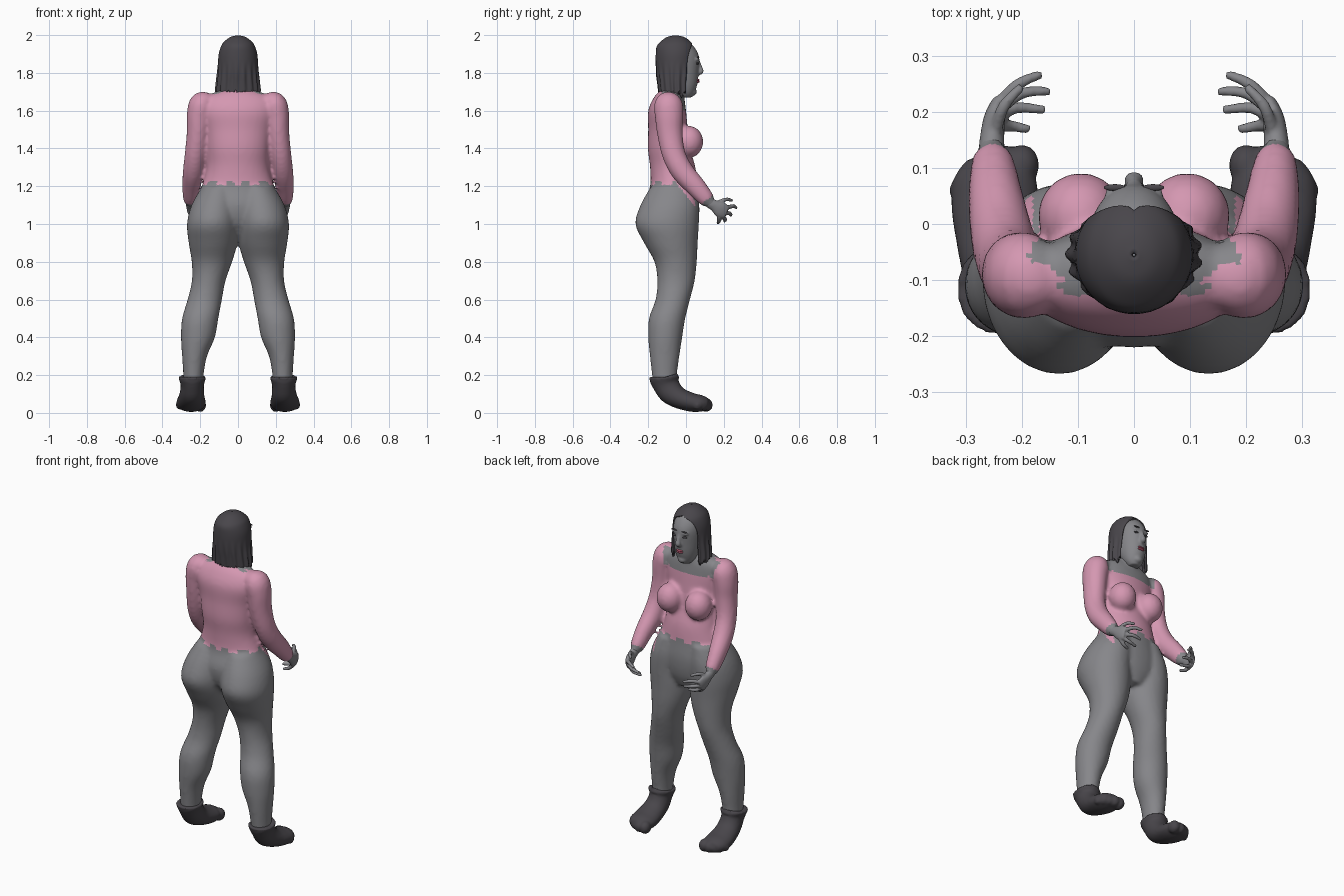
import bpy, bmesh, math
from mathutils import Vector, Matrix


def mat(name, rgb):
    m = bpy.data.materials.new(name)
    m.diffuse_color = (*rgb, 1)
    return m


GREY = mat("grey_skin", (0.24, 0.24, 0.255))
PINK = mat("pink_cloth", (0.66, 0.31, 0.44))
DARK = mat("charcoal", (0.066, 0.061, 0.07))
LIP = mat("lip_red", (0.5, 0.1, 0.17))


def spline(rows, steps=4):
    """Catmull-Rom through rows of equal-length tuples."""
    out = []
    for i in range(len(rows) - 1):
        p = [rows[max(0, min(len(rows) - 1, i + k))] for k in (-1, 0, 1, 2)]
        for s in range(steps):
            t = s / steps
            out.append([0.5 * (2 * b + (c - a) * t + (2 * a - 5 * b + 4 * c - d) * t * t
                        + (3 * b - a - 3 * c + d) * t ** 3) for a, b, c, d in zip(*p)])
    return out + [list(rows[-1])]


def tube(bm, rows, side=1, flat=False, ref=(1, 0, 0), n=24):
    """Closed loft of ellipses; rows are x, y, z, radius_u, radius_v."""
    pts = spline(rows)
    cs = [Vector((p[0] * side, p[1], p[2])) for p in pts]
    rings = []
    for i, p in enumerate(pts):
        t = (cs[min(i + 1, len(cs) - 1)] - cs[max(i - 1, 0)]).normalized()
        if flat:
            u, v = Vector((1, 0, 0)), Vector((0, 1, 0))
        else:
            u = Vector(ref)
            u = (u - t * u.dot(t)).normalized()
            v = t.cross(u)
        rings.append([bm.verts.new(cs[i] + u * p[3] * math.cos(2 * math.pi * k / n)
                      + v * p[4] * math.sin(2 * math.pi * k / n)) for k in range(n)])
    for a, b in zip(rings, rings[1:]):
        for k in range(n):
            bm.faces.new((a[k], a[(k + 1) % n], b[(k + 1) % n], b[k]))
    bm.faces.new(rings[0][::-1])
    bm.faces.new(rings[-1])


def ball(bm, c, r):
    bmesh.ops.create_uvsphere(bm, u_segments=20, v_segments=12, radius=1,
                              matrix=Matrix.Translation(c) @ Matrix.Diagonal((*r, 1)))


def finish(bm, name, mats, voxel=0, smooth=0):
    bmesh.ops.recalc_face_normals(bm, faces=bm.faces)
    me = bpy.data.meshes.new(name)
    bm.to_mesh(me)
    bm.free()
    ob = bpy.data.objects.new(name, me)
    bpy.context.collection.objects.link(ob)
    if voxel:
        r = ob.modifiers.new("fuse", 'REMESH')
        r.mode, r.voxel_size = 'VOXEL', voxel
        s = ob.modifiers.new("soften", 'SMOOTH')
        s.factor, s.iterations = 0.5, smooth
        bpy.context.view_layer.objects.active = ob
        for m in ("fuse", "soften"):
            bpy.ops.object.modifier_apply(modifier=m)
    for m in mats:
        ob.data.materials.append(m)
    for p in ob.data.polygons:
        p.use_smooth = True
        p.material_index = 0
    return ob


# Body: torso, neck, legs and arms fused into one skin
bm = bmesh.new()
tube(bm, [(0, -.05, .92, .08, .08), (0, -.07, 1.0, .2, .13), (0, -.075, 1.1, .235, .145),
          (0, -.065, 1.2, .192, .125), (0, -.07, 1.3, .165, .12), (0, -.09, 1.4, .165, .112),
          (0, -.095, 1.5, .175, .105), (0, -.1, 1.6, .2, .1), (0, -.09, 1.67, .175, .08),
          (0, -.08, 1.71, .09, .055)], flat=True, n=40)
tube(bm, [(0, -.075, 1.64, .07, .065), (0, -.055, 1.71, .055, .055), (0, -.04, 1.82, .05, .05)], flat=True)
for s in (-1, 1):
    tube(bm, [(.237, -.11, .12, .052, .062), (.236, -.114, .2, .054, .066), (.23, -.113, .3, .066, .078),
              (.212, -.11, .4, .09, .09), (.2, -.1, .5, .096, .096), (.176, -.07, .6, .091, .091),
              (.155, -.053, .7, .089, .099), (.138, -.055, .8, .107, .112), (.132, -.08, .9, .129, .142),
              (.134, -.1, 1.0, .136, .168), (.122, -.085, 1.1, .124, .156), (.1, -.065, 1.2, .09, .12)],
         s, flat=True, n=36)
    tube(bm, [(.14, -.09, 1.65, .04, .05), (.185, -.092, 1.635, .07, .075), (.205, -.09, 1.58, .066, .076),
              (.212, -.085, 1.48, .06, .068), (.226, -.065, 1.37, .056, .062), (.236, -.02, 1.28, .056, .06),
              (.247, .05, 1.2, .049, .054), (.252, .11, 1.13, .038, .043), (.254, .125, 1.115, .026, .03),
              (.254, .145, 1.1, .023, .028)], s)
    ball(bm, (s * .095, .015, 1.435), (.077, .077, .085))
body = finish(bm, "body", [GREY, PINK], 0.011, 6)

# Sweater: jagged hem, round neckline and slanted cuffs
for p in body.data.polygons:
    x, y, z = p.center
    ang = math.atan2(y + .07, x)
    hem = 1.215 + .008 * math.copysign(1, math.sin(ang * 9))
    arm = abs(x) > .18 and .78 * y + .62 * z > .715
    neck = z > 1.6 and math.hypot(x / .17, (y + .06) / .075) < 1 + .1 * math.copysign(1, math.sin(ang * 11))
    p.material_index = int((.62 * y - .78 * z < -.811) if arm and z < 1.4 else z > hem and not neck)

# Hands with curled fingers
bm = bmesh.new()
FINGERS = [((.24, .215, 1.085), (.205, .25, 1.095), (.165, .267, 1.085)),
           ((.24, .205, 1.06), (.2, .233, 1.055), (.15, .237, 1.045)),
           ((.243, .19, 1.045), (.21, .207, 1.025), (.158, .203, 1.015)),
           ((.245, .175, 1.04), (.22, .175, 1.015), (.186, .168, 1.005)),
           ((.247, .165, 1.11), (.232, .21, 1.13), (.2, .245, 1.125))]
for s in (-1, 1):
    tube(bm, [(.254, .12, 1.115, .024, .028), (.253, .15, 1.098, .022, .03), (.249, .185, 1.075, .019, .042),
              (.24, .215, 1.062, .014, .036)], s)
    for f in FINGERS:
        tube(bm, [(*c, r, r) for c, r in zip(f, (.012, .0105, .008))], s, ref=(0, 0, 1), n=12)
finish(bm, "hands", [GREY], 0.005, 3)

# Boots with raised heels, flared cuffs and bumpy toes
bm = bmesh.new()
for s in (-1, 1):
    tube(bm, [(.242, -.118, .188, .074, .078), (.242, -.105, .15, .062, .07), (.243, -.08, .11, .064, .066),
              (.246, -.035, .078, .07, .056), (.248, .03, .056, .078, .05), (.248, .08, .05, .074, .044),
              (.248, .115, .045, .05, .032)], s)
    for i, (x, y) in enumerate(((.2, .105), (.235, .108), (.265, .098), (.29, .083), (.308, .06))):
        r = .037 - .003 * i
        ball(bm, (s * x, y, .042), (r * .85, r, r))
    tube(bm, [(.242, -.115, .165, .066, .07), (.242, -.118, .19, .076, .084)], s, flat=True)
finish(bm, "boots", [DARK], 0.008, 3)

# Head with nose, brow and chin
bm = bmesh.new()
tube(bm, [(0, .0, 1.67, .03, .03), (0, -.005, 1.695, .05, .05), (0, -.015, 1.74, .066, .075),
          (0, -.025, 1.8, .076, .092), (0, -.035, 1.88, .082, .105), (0, -.045, 1.935, .073, .09),
          (0, -.045, 1.975, .04, .05)], flat=True, n=36)
tube(bm, [(0, .062, 1.865, .01, .01), (0, .074, 1.83, .012, .012), (0, .08, 1.807, .018, .013),
          (0, .066, 1.797, .012, .01)])
ball(bm, (0, .035, 1.7), (.028, .022, .022))
for s in (-1, 1):
    ball(bm, (s * .03, .056, 1.872), (.024, .014, .009))
finish(bm, "head", [GREY], 0.006, 3)

# Eyes, eyebrows and lips
bm = bmesh.new()
for s in (-1, 1):
    ball(bm, (s * .032, .06, 1.85), (.016, .008, .006))
    ball(bm, (s * .034, .065, 1.883), (.02, .006, .004))
finish(bm, "eyes_and_brows", [DARK])
bm = bmesh.new()
for dz in (-.005, .005):
    ball(bm, (0, .06, 1.758 + dz), (.022, .012, .006))
finish(bm, "lips", [LIP])

# Hair: open-fronted shell with ridged strands and ragged ends
rows = spline([(1.999, .004, .004, 0), (1.99, .04, .045, 0), (1.965, .074, .08, 0), (1.94, .09, .1, .6),
               (1.9, .102, .105, .85), (1.85, .106, .105, .95), (1.8, .109, .102, .95),
               (1.75, .114, .096, .95), (1.69, .119, .09, .9)], 4)
N = 96
bm = bmesh.new()
grid = []
for z, rx, ry, gap in rows:
    gap = max(gap, 0.0)
    ring = []
    for i in range(N + 1):
        a = gap + (2 * math.pi - 2 * gap) * i / N
        low = max(0, min(1, (1.86 - z) / .08))
        k = 1 + .035 * low * math.sin(i * math.pi / 4)
        drop = max(0, min(1, (1.76 - z) / .07)) * (.016 * math.sin(i * math.pi / 4) + .008 * math.sin(i * 1.9))
        ring.append(bm.verts.new((rx * k * math.sin(a), -.055 + ry * k * math.cos(a), z + drop)))
    grid.append(ring)
for a, b in zip(grid, grid[1:]):
    for i in range(N):
        bm.faces.new((a[i], b[i], b[i + 1], a[i + 1]))
bmesh.ops.remove_doubles(bm, verts=bm.verts, dist=1e-4)
hair = finish(bm, "hair", [DARK])
sol = hair.modifiers.new("thickness", 'SOLIDIFY')
sol.thickness, sol.offset = 0.012, -1
